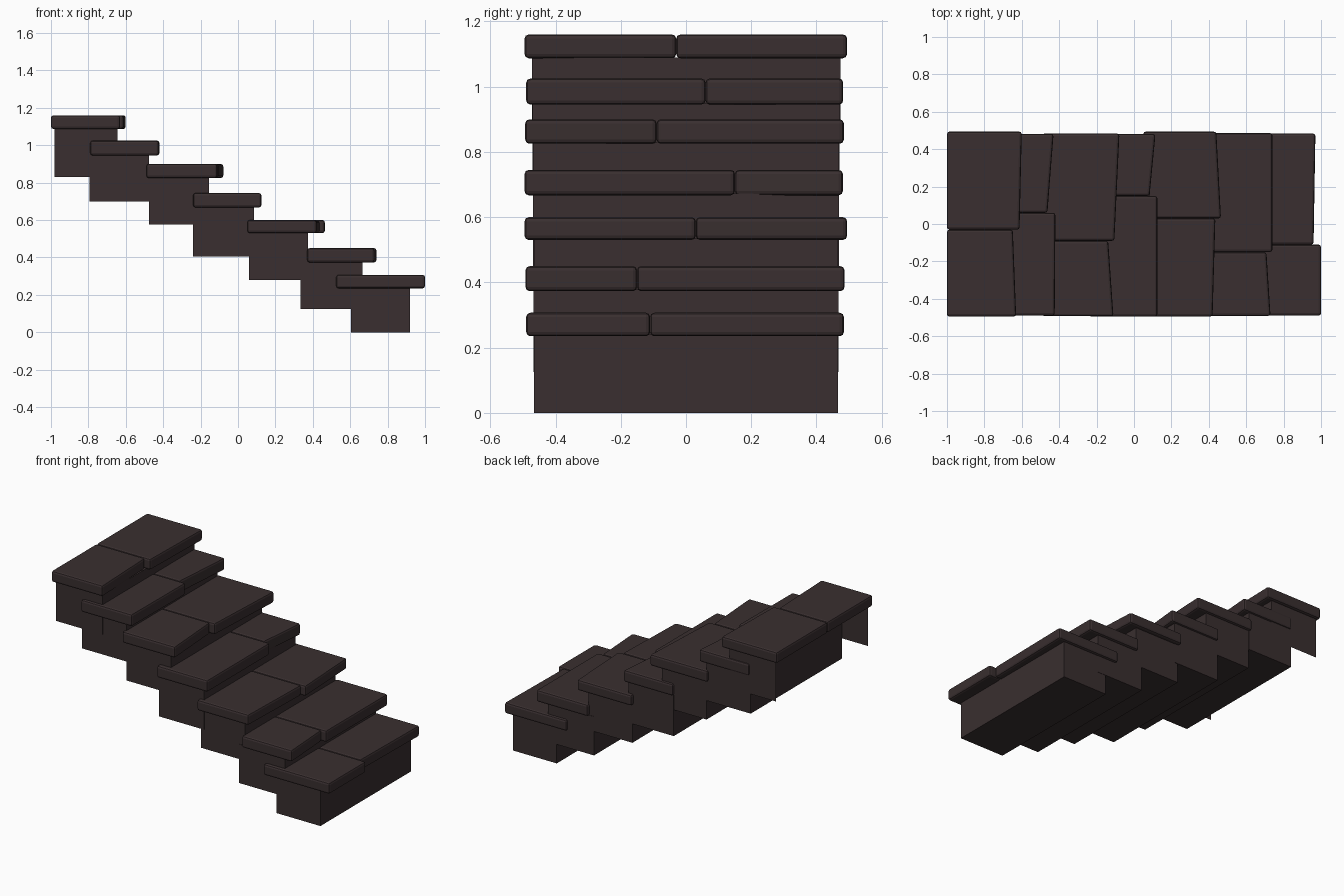
import bpy, bmesh

if "Cube" in bpy.data.objects:
    bpy.data.objects.remove(bpy.data.objects["Cube"])

stone = bpy.data.materials.new("dark_brown_stone")
stone.diffuse_color = (0.041, 0.028, 0.029, 1)
stone.use_nodes = True
stone.node_tree.nodes["Principled BSDF"].inputs["Base Color"].default_value = stone.diffuse_color


def finish(name, bm, recalc=True):
    if recalc:
        bmesh.ops.recalc_face_normals(bm, faces=bm.faces)
    me = bpy.data.meshes.new(name)
    bm.to_mesh(me)
    bm.free()
    me.materials.append(stone)
    ob = bpy.data.objects.new(name, me)
    bpy.context.collection.objects.link(ob)
    return ob


def prism(name, outline, z0, z1, bevel=0.0):
    bm = bmesh.new()
    low = [bm.verts.new((x, y, z0)) for x, y in outline]
    high = [bm.verts.new((x, y, z1)) for x, y in outline]
    bm.faces.new(low[::-1])
    bm.faces.new(high)
    n = len(outline)
    for i in range(n):
        j = (i + 1) % n
        bm.faces.new((low[i], low[j], high[j], high[i]))
    if bevel:
        bmesh.ops.bevel(bm, geom=bm.edges[:], offset=bevel, segments=2,
                        profile=0.5, affect='EDGES')
    return finish(name, bm)


# Treads: back x, z0, z1, y min, joint y, y max,
# nose x of front slab (outer, joint), nose x of rear slab (joint, outer)
treads = [
    (-1.00, 1.087, 1.16, -0.495, -0.03, 0.494, -0.63, -0.648, -0.612, -0.60),
    (-0.79, 0.945, 1.025, -0.49, 0.06, 0.482, -0.424, -0.42, -0.463, -0.43),
    (-0.49, 0.825, 0.90, -0.493, -0.09, 0.484, -0.11, -0.138, -0.105, -0.078),
    (-0.24, 0.667, 0.745, -0.495, 0.15, 0.481, 0.125, 0.125, 0.083, 0.115),
    (0.05, 0.53, 0.60, -0.495, 0.03, 0.494, 0.42, 0.435, 0.465, 0.44),
    (0.37, 0.373, 0.45, -0.492, -0.15, 0.486, 0.73, 0.708, 0.74, 0.74),
    (0.525, 0.235, 0.307, -0.49, -0.11, 0.484, 1.00, 1.00, 0.96, 0.97),
]
for i, (xb, z0, z1, ya, yj, yb, fa, fj, rj, rb) in enumerate(treads, 1):
    prism(f"tread_front_slab_{i}", [(xb, ya), (fa, ya), (fj, yj), (xb, yj)], z0, z1, 0.013)
    prism(f"tread_rear_slab_{i}", [(xb, yj), (rj, yj), (rb, yb), (xb, yb)], z0, z1, 0.013)

# Solid blocks under the treads: x min, x max, z min, z max, half width
blocks = [
    (-0.795, -0.475, 0.70, 0.95, 0.470),
    (-0.475, -0.155, 0.575, 0.83, 0.467),
    (-0.24, 0.085, 0.405, 0.672, 0.469),
    (0.06, 0.375, 0.28, 0.535, 0.466),
    (0.335, 0.665, 0.125, 0.378, 0.468),
    (0.605, 0.92, 0.0, 0.24, 0.466),
]
for i, (xa, xb, z0, z1, h) in enumerate(blocks, 2):
    prism(f"step_block_{i}", [(xa, -h), (xb, -h), (xb, h), (xa, h)], z0, z1)

# Top step: two side panels and a riser, open at the back and underneath
bm = bmesh.new()
path = [(-0.98, -0.472), (-0.645, -0.472), (-0.645, 0.474), (-0.98, 0.474)]
low = [bm.verts.new((x, y, 0.83)) for x, y in path]
high = [bm.verts.new((x, y, 1.09)) for x, y in path]
for i in range(3):
    bm.faces.new((low[i], low[i + 1], high[i + 1], high[i]))
finish("top_step_shell", bm, recalc=False)
